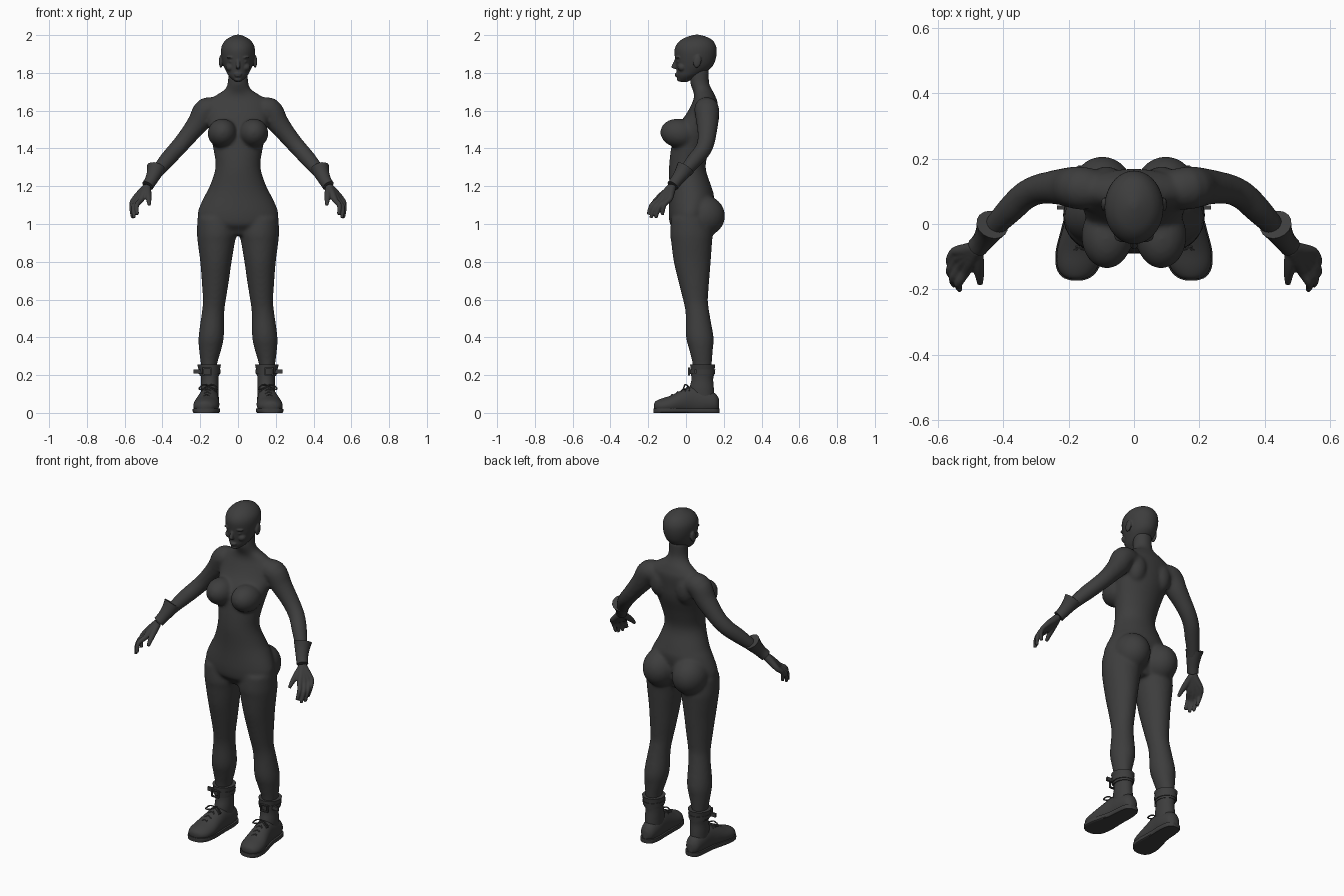
import bpy, bmesh, math
from mathutils import Vector, Matrix

grey = bpy.data.materials.new("dark_grey")
grey.diffuse_color = (0.047, 0.047, 0.047, 1)


def spline(secs, steps):
    """Catmull-Rom interpolation between sections."""
    s = [Vector(p) for p in secs]
    out = []
    for i in range(len(s) - 1):
        a, b, c, d = s[max(i - 1, 0)], s[i], s[i + 1], s[min(i + 2, len(s) - 1)]
        for k in range(steps):
            t = k / steps
            out.append(0.5 * (2 * b + (c - a) * t + (2 * a - 5 * b + 4 * c - d) * t * t
                              + (3 * b - a - 3 * c + d) * t ** 3))
    return out + [s[-1]]


def loft(bm, secs, axis=None, sides=24, steps=4):
    """Closed skin over (x, y, z, ru, rv) sections, or (x, y, z, r) along a path."""
    secs = spline([p if len(p) == 5 else (*p, p[3]) for p in secs], steps)
    rings = []
    for i, p in enumerate(secs):
        if axis == 'Z':
            u, v = Vector((1, 0, 0)), Vector((0, 1, 0))
        elif axis == 'Y':
            u, v = Vector((1, 0, 0)), Vector((0, 0, 1))
        else:
            t = Vector(secs[min(i + 1, len(secs) - 1)][:3]) - Vector(secs[max(i - 1, 0)][:3])
            u = t.cross(Vector((0, 1, 0))).normalized()
            v = t.cross(u).normalized()
        c = Vector(p[:3])
        rings.append([bm.verts.new(c + u * max(p[3], .002) * math.cos(a) + v * max(p[4], .002) * math.sin(a))
                      for a in (2 * math.pi * k / sides for k in range(sides))])
    for a, b in zip(rings, rings[1:]):
        for k in range(sides):
            bm.faces.new((a[k], a[(k + 1) % sides], b[(k + 1) % sides], b[k]))
    bm.faces.new(rings[0])
    bm.faces.new(rings[-1])


def ball(bm, loc, size, rot=0):
    m = Matrix.Translation(loc) @ Matrix.Rotation(rot, 4, 'X') @ Matrix.Diagonal((*size, 1))
    bmesh.ops.create_uvsphere(bm, u_segments=24, v_segments=16, radius=1, matrix=m)


def box(bm, loc, size):
    bmesh.ops.create_cube(bm, size=1, matrix=Matrix.Translation(loc) @ Matrix.Diagonal((*size, 1)))


def finish(name, bm, voxel=0, smooth=0, mirror=True, zmin=None, zmax=None):
    """Make the object; mirror it and fuse its volumes where asked."""
    for v in bm.verts:
        if zmin is not None:
            v.co.z = max(v.co.z, zmin)
        if zmax is not None:
            v.co.z = min(v.co.z, zmax)
    bmesh.ops.recalc_face_normals(bm, faces=bm.faces)
    me = bpy.data.meshes.new(name)
    bm.to_mesh(me)
    bm.free()
    ob = bpy.data.objects.new(name, me)
    bpy.context.collection.objects.link(ob)
    me.materials.append(grey)
    bpy.context.view_layer.objects.active = ob
    ob.select_set(True)
    bpy.ops.object.shade_smooth_by_angle(angle=math.radians(40))
    ob.select_set(False)
    if mirror:
        mod = ob.modifiers.new("mirror", 'MIRROR')
        mod.use_mirror_merge = False
    if voxel:
        mod = ob.modifiers.new("fuse", 'REMESH')
        mod.mode = 'VOXEL'
        mod.voxel_size = voxel
        mod.use_smooth_shade = True
        mod = ob.modifiers.new("soften", 'SMOOTH')
        mod.factor = 0.5
        mod.iterations = smooth
    return ob


# Body: torso, chest, shoulder blades, hips, legs and arms fused into one skin
bm = bmesh.new()
torso = [(.94, .09, .03, .07), (.97, .15, .025, .085), (1.0, .2, .02, .105), (1.05, .214, .022, .113),
         (1.1, .2, .027, .117), (1.15, .176, .03, .118), (1.2, .15, .023, .111), (1.3, .119, .007, .097),
         (1.4, .131, .023, .102), (1.5, .153, .05, .108), (1.58, .163, .083, .083), (1.64, .165, .1, .068),
         (1.67, .135, .1, .058), (1.695, .095, .094, .053), (1.715, .067, .084, .051),
         (1.75, .054, .072, .05), (1.82, .052, .072, .05)]
loft(bm, [(0, cy, z, rx, ry) for z, rx, cy, ry in torso], 'Z', 40)
finish_parts = bm
leg = [(.115, .022, 1.03, .1, .1), (.113, .028, .95, .104, .112), (.115, .03, .9, .098, .108),
       (.117, .033, .8, .083, .098), (.12, .041, .7, .072, .082), (.125, .05, .6, .061, .066),
       (.13, .058, .55, .059, .063), (.135, .064, .5, .061, .065), (.142, .073, .4, .067, .073),
       (.148, .08, .33, .058, .062), (.154, .086, .25, .042, .05), (.152, .086, .15, .036, .045)]
arm = [(.1, .105, 1.6, .058), (.165, .11, 1.605, .066), (.207, .113, 1.54, .059), (.25, .112, 1.485, .051),
       (.295, .105, 1.43, .046), (.335, .085, 1.385, .044), (.375, .047, 1.34, .042),
       (.42, 0, 1.285, .035), (.46, -.05, 1.23, .027), (.477, -.07, 1.205, .025)]
for s in (-1, 1):
    loft(bm, [(s * p[0], *p[1:]) for p in leg], 'Z', 32)
    loft(bm, [(s * p[0], *p[1:]) for p in arm])
    ball(bm, (s * .083, -.037, 1.48), (.078, .1, .077), -.15)
    ball(bm, (s * .085, .118, 1.57), (.06, .058, .09))
    ball(bm, (s * .097, .09, 1.043), (.1, .117, .11))
finish("body", bm, .009, 8, mirror=False)

# Head with brow, eyes, nose, lips and ears
bm = bmesh.new()
skull = [(1.752, .012, -.012, .018), (1.765, .03, -.004, .038), (1.785, .05, .012, .06), (1.81, .064, .032, .082),
         (1.84, .077, .045, .099), (1.88, .087, .05, .109), (1.92, .09, .051, .112),
         (1.95, .083, .053, .103), (1.975, .064, .056, .082), (1.992, .037, .058, .048), (2.002, .01, .058, .012)]
loft(bm, [(0, cy, z, rx, ry) for z, rx, cy, ry in skull], 'Z', 40)
loft(bm, [(0, -.05, 1.872, .009), (0, -.06, 1.85, .01), (0, -.066, 1.83, .012), (0, -.055, 1.822, .01)], 'Z', 12)
ball(bm, (0, -.05, 1.793), (.022, .011, .005))
ball(bm, (0, -.048, 1.783), (.018, .011, .005))
ball(bm, (0, -.034, 1.766), (.02, .014, .012))
for s in (-1, 1):
    ball(bm, (s * .034, -.04, 1.882), (.027, .016, .007))
    ball(bm, (s * .034, -.037, 1.86), (.014, .012, .007))
    ball(bm, (s * .04, -.02, 1.83), (.025, .025, .022))
    ball(bm, (s * .091, .06, 1.86), (.01, .021, .034), -.2)
finish("head", bm, .0045, 2, mirror=False)

# Hands: each finger runs from the wrist so the bones fuse into a palm
bm = bmesh.new()
fingers = [((.515, -.148, 1.125), (.533, -.2, 1.05)), ((.532, -.13, 1.12), (.55, -.186, 1.032)),
           ((.544, -.108, 1.122), (.558, -.16, 1.032)), ((.549, -.086, 1.132), (.554, -.126, 1.048))]
for k, t in fingers:
    k, t = Vector(k), Vector(t)
    m = k.lerp(t, .5) + Vector((.012, -.008, .012))
    w = Vector((.478, -.073, 1.2)).lerp(k, .05)
    loft(bm, [(*w, .022), (*w.lerp(k, .55), .02), (*k, .015), (*m, .0125), (*t, .009)], sides=12)
loft(bm, [(.478, -.08, 1.19, .018), (.476, -.125, 1.155, .018), (.472, -.16, 1.125, .0135),
          (.47, -.183, 1.1, .009)], sides=12)
finish("hand", bm, .0045, 2)

# Flared wrist guards
bm = bmesh.new()
loft(bm, [(.433, -.002, 1.298, .05), (.443, -.022, 1.268, .041), (.461, -.05, 1.23, .033),
          (.478, -.07, 1.203, .032)], sides=16)
finish("wrist_guard", bm)

# Shoes: rounded upper, flat sole and ankle shaft
foot = [(.15, .176, .045, .016, .025), (.15, .155, .053, .04, .05), (.15, .1, .06, .05, .068),
        (.153, .04, .065, .052, .078), (.16, -.02, .056, .06, .066), (.167, -.08, .042, .068, .05),
        (.172, -.13, .036, .062, .04), (.175, -.16, .035, .04, .027), (.175, -.17, .035, .012, .012)]
bm = bmesh.new()
loft(bm, foot, 'Y', 28)
finish("shoe_upper", bm, zmin=.004)

bm = bmesh.new()
loft(bm, [(x, y * 1.015, .015, rx + .004, .05) for x, y, z, rx, rz in foot], 'Y', 28)
finish("sole", bm, zmin=0, zmax=.024)

bm = bmesh.new()
loft(bm, [(.15, .09, .05, .044, .06), (.15, .083, .12, .047, .065), (.149, .086, .17, .046, .058),
          (.15, .088, .2, .047, .058), (.15, .088, .215, .049, .06)], 'Z', 28)
finish("shoe_shaft", bm)

bm = bmesh.new()
loft(bm, [(.151, .088, .195, .051, .061), (.152, .088, .225, .056, .063), (.153, .088, .257, .063, .066)], 'Z', 28)
finish("ankle_cuff", bm)

# Strap with loose end, square buckle frame
bm = bmesh.new()
loft(bm, [(.152, .087, .207, .058, .066), (.152, .087, .23, .06, .068)], 'Z', 28, 1)
box(bm, (.215, .05, .219), (.04, .012, .022))
for d in (-1, 1):
    box(bm, (.163 + d * .021, .016, .218), (.006, .012, .042))
    box(bm, (.163, .016, .218 + d * .018), (.046, .012, .006))
finish("strap_and_buckle", bm)

# Laces crossing the instep, with a bow on top
bm = bmesh.new()
for i in range(4):
    y, z, cx = .012 - i * .028, .139 - i * .014, .157 + i * .003
    for d in (-1, 1):
        loft(bm, [(cx - d * .036, y + .006, z - .022, .004), (cx, y, z, .004),
                  (cx + d * .036, y - .018, z - .028, .004)], sides=6)
for d in (-1, 1):
    loft(bm, [(.157, .01, .142, .004), (.157 + d * .025, -.005, .15, .004), (.157 + d * .05, -.012, .128, .004),
              (.157 + d * .03, -.004, .125, .004), (.157, .01, .138, .004)], sides=6)
finish("laces", bm)
